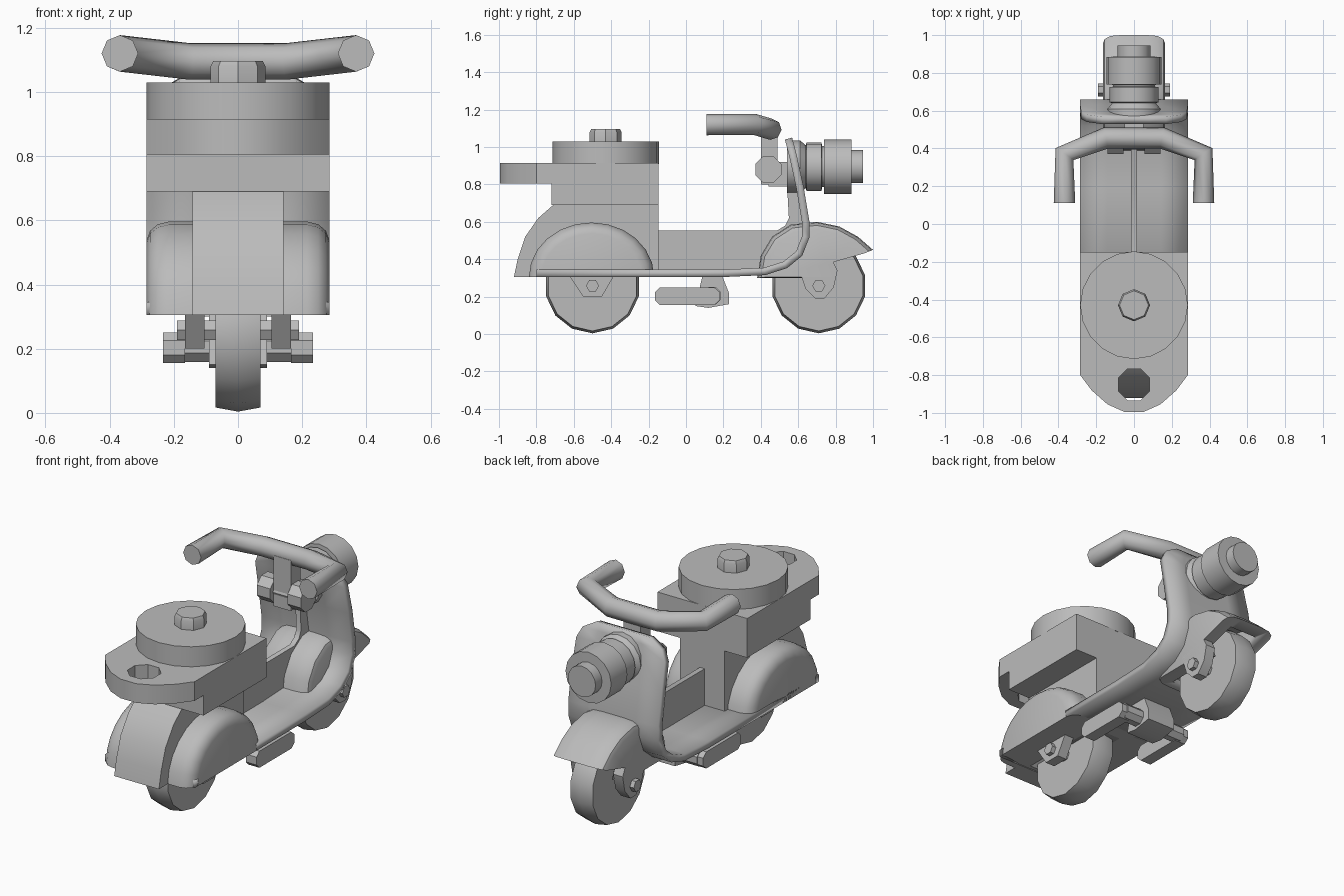
import bpy, bmesh, math
from mathutils import Vector

cube = bpy.data.objects.get("Cube")
if cube:
    bpy.data.objects.remove(cube, do_unlink=True)

grey = bpy.data.materials.new("plain_grey")
grey.use_nodes = True
grey.diffuse_color = (0.5, 0.5, 0.5, 1)
grey.node_tree.nodes["Principled BSDF"].inputs["Base Color"].default_value = (0.5, 0.5, 0.5, 1)

AXES = {"x": lambda a, b, t: (t, a, b),
        "y": lambda a, b, t: (a, t, b),
        "z": lambda a, b, t: (a, b, t)}


def finish(bm, name, angle=35):
    bmesh.ops.recalc_face_normals(bm, faces=bm.faces)
    mesh = bpy.data.meshes.new(name)
    bm.to_mesh(mesh)
    bm.free()
    mesh.materials.append(grey)
    obj = bpy.data.objects.new(name, mesh)
    bpy.context.collection.objects.link(obj)
    bpy.ops.object.select_all(action="DESELECT")
    obj.select_set(True)
    bpy.context.view_layer.objects.active = obj
    bpy.ops.object.shade_smooth_by_angle(angle=math.radians(angle))
    return obj


def loft(name, profile, stations, axis="x", centre=(0, 0)):
    """Sweep a closed profile along an axis; stations are (position, scale)."""
    bm = bmesh.new()
    rings = []
    for pos, s in stations:
        pts = [(centre[0] + (a - centre[0]) * s, centre[1] + (b - centre[1]) * s) for a, b in profile]
        rings.append([bm.verts.new(AXES[axis](a, b, pos)) for a, b in pts])
    n = len(profile)
    for r0, r1 in zip(rings, rings[1:]):
        for i in range(n):
            j = (i + 1) % n
            bm.faces.new((r0[i], r0[j], r1[j], r1[i]))
    bm.faces.new(rings[0])
    bm.faces.new(rings[-1])
    return finish(bm, name)


def both(half):
    """Mirror a list of half-width stations across the middle."""
    return [(-x, s) for x, s in reversed(half)] + list(half)


def span(a, b):
    return [(a, 1), (b, 1)]


def arc(centre, r, n, start=0, sweep=360, squash=1):
    steps = n if sweep == 360 else n - 1
    return [(centre[0] + r * math.cos(math.radians(start + sweep * i / steps)),
             centre[1] + r * squash * math.sin(math.radians(start + sweep * i / steps)))
            for i in range(n)]


def rect(a0, a1, b0, b1):
    return [(a0, b0), (a1, b0), (a1, b1), (a0, b1)]


def cut(obj, cutter):
    cutter.hide_render = True
    cutter.hide_set(True)
    cutter.display_type = "WIRE"
    mod = obj.modifiers.new("cut", "BOOLEAN")
    mod.object = cutter
    mod.solver = "EXACT"
    bpy.context.view_layer.objects.active = obj
    bpy.ops.object.modifier_apply(modifier=mod.name)
    bpy.data.objects.remove(cutter, do_unlink=True)


REAR, FRONT = (-0.5, 0.258), (0.71, 0.258)

# wheels
for name, c in (("rear_wheel", REAR), ("front_wheel", FRONT)):
    loft(name, arc(c, 0.254, 14, 270), [(-0.07, 0.95), (0, 1), (0.07, 0.95)], "x", c)

# floor board sweeping up into the leg shield: (y, z, half width)
path = [(-0.8, 0.325, 0.285), (0.2, 0.325, 0.285), (0.42, 0.335, 0.285), (0.53, 0.37, 0.285),
        (0.605, 0.43, 0.285), (0.64, 0.52, 0.285), (0.64, 0.6, 0.285), (0.61, 0.78, 0.285),
        (0.575, 0.94, 0.28), (0.56, 1.0, 0.25), (0.548, 1.045, 0.17)]
bm = bmesh.new()
rows = [[bm.verts.new((w * k, y, z)) for k in (-1, -0.5, 0, 0.5, 1)] for y, z, w in path]
for r0, r1 in zip(rows, rows[1:]):
    for i in range(4):
        bm.faces.new((r0[i], r0[i + 1], r1[i + 1], r1[i]))
board = finish(bm, "floor_and_leg_shield")
mod = board.modifiers.new("thickness", "SOLIDIFY")
mod.thickness = 0.04
mod.offset = 0

# thin spine between the feet
loft("centre_spine", [(-0.16, 0.33), (0.45, 0.33), (0.62, 0.45), (0.63, 0.6), (0.58, 0.85), (0.54, 0.8),
                      (0.55, 0.62), (0.53, 0.58), (0.49, 0.555), (-0.16, 0.555)], span(-0.015, 0.015))

# rear body, side cowls
body = loft("rear_body", [(-0.92, 0.305), (-0.9, 0.4), (-0.86, 0.52), (-0.79, 0.62), (-0.71, 0.69),
                          (-0.148, 0.69), (-0.148, 0.305)], span(-0.142, 0.142))
cut(body, loft("well_cutter", arc(REAR, 0.28, 16), span(-0.09, 0.09)))
dome = arc((-0.505, 0.305), 0.335, 13, 0, 180, 0.87)
for side, name in ((1, "left_cowl"), (-1, "right_cowl")):
    loft(name, dome, [(side * x, s) for x, s in ((0.12, 1), (0.215, 1), (0.25, 0.97), (0.274, 0.9), (0.285, 0.8))],
         "x", (-0.505, 0.305))

# seat with pierced tail, round cushion and knob
loft("seat_base", rect(-0.285, 0.285, -0.72, -0.148), span(0.69, 0.81), "z")
half_plan = [(0.285, -0.148), (0.285, -0.8), (0.225, -0.88), (0.14, -0.955), (0.05, -0.995)]
seat = loft("seat_top", half_plan + [(-x, y) for x, y in reversed(half_plan)], span(0.805, 0.915), "z")
cut(seat, loft("hole_cutter", arc((0, -0.85), 0.09, 8, 22.5), span(0.7, 1.0), "z"))
loft("seat_cushion", arc((0, -0.43), 0.285, 20), span(0.91, 1.03), "z")
loft("seat_knob", arc((0, -0.43), 0.085, 8), [(1.02, 1), (1.08, 1), (1.097, 0.9)], "z", (0, -0.43))

# front fender with visor tip
fender = loft("front_fender", [(0.38, 0.3), (0.4, 0.42), (0.46, 0.52), (0.56, 0.585), (0.7, 0.6), (0.82, 0.575),
                               (0.92, 0.52), (1.0, 0.45), (0.77, 0.385), (0.8, 0.3)],
              both([(0.07, 1), (0.125, 0.985), (0.155, 0.93), (0.165, 0.85)]), "x", (0.7, 0.33))
cut(fender, loft("well_cutter", arc(FRONT, 0.28, 16), span(-0.09, 0.09)))

# wheel supports and axle nuts
for side, label in ((1, "left"), (-1, "right")):
    loft(label + "_front_fork", [(0.6, 0.36), (0.64, 0.24), (0.69, 0.19), (0.74, 0.19), (0.79, 0.25),
                                 (0.81, 0.34), (0.77, 0.42)], span(side * 0.105, side * 0.165))
    loft(label + "_rear_fork", [(-0.63, 0.32), (-0.55, 0.2), (-0.45, 0.2), (-0.38, 0.32)],
         span(side * 0.105, side * 0.165))
    for end, c in (("rear", REAR), ("front", FRONT)):
        loft(f"{label}_{end}_axle_nut", arc(c, 0.035, 6), span(side * 0.06, side * 0.19))
    # foot pegs and steering clips
    loft(label + "_foot_peg", [(-0.165, 0.18), (-0.14, 0.155), (0.15, 0.155), (0.18, 0.18), (0.18, 0.225),
                               (0.15, 0.25), (-0.14, 0.25), (-0.165, 0.225)], span(side * 0.165, side * 0.234))
    loft(label + "_steering_clip", arc((0.44, 0.88), 0.075, 8, 22.5), span(side * 0.055, side * 0.14))

# stand crossbar and hanger
loft("stand_crossbar", arc((0.14, 0.205), 0.05, 8, 22.5), span(-0.2, 0.2))
loft("stand_hanger", [(0.05, 0.15), (0.12, 0.14), (0.23, 0.16), (0.23, 0.22), (0.19, 0.32), (0.09, 0.32)],
     span(-0.09, 0.09))

# steering stem
loft("steering_stem", rect(-0.055, 0.055, 0.4, 0.49), span(0.8, 1.09), "z")
loft("stem_bracket", rect(0.44, 0.6, 0.79, 0.92), span(-0.05, 0.05))
loft("clip_rod", arc((0.44, 0.88), 0.045, 8), span(-0.1, 0.1))

# handlebar
curve = bpy.data.curves.new("handlebar", "CURVE")
curve.dimensions = "3D"
curve.bevel_depth = 0.057
curve.bevel_resolution = 2
curve.use_fill_caps = True
half_bar = [(0.368, 0.11, 1.12), (0.368, 0.37, 1.12), (0.15, 0.455, 1.095)]
points = [(-x, y, z) for x, y, z in half_bar] + half_bar[::-1]
spline = curve.splines.new("POLY")
spline.points.add(len(points) - 1)
for p, co in zip(spline.points, points):
    p.co = (*co, 1)
curve.materials.append(grey)
bar = bpy.data.objects.new("handlebar", curve)
bpy.context.collection.objects.link(bar)

# headlight: stacked rings
LAMP = (0, 0.895)
loft("headlight", arc(LAMP, 1, 16), [(0.54, 0.14), (0.61, 0.14), (0.64, 0.115), (0.645, 0.13), (0.725, 0.13),
                                   (0.727, 0.11), (0.737, 0.11), (0.738, 0.145), (0.885, 0.145),
                                   (0.886, 0.088), (0.945, 0.088)], "y", LAMP)
